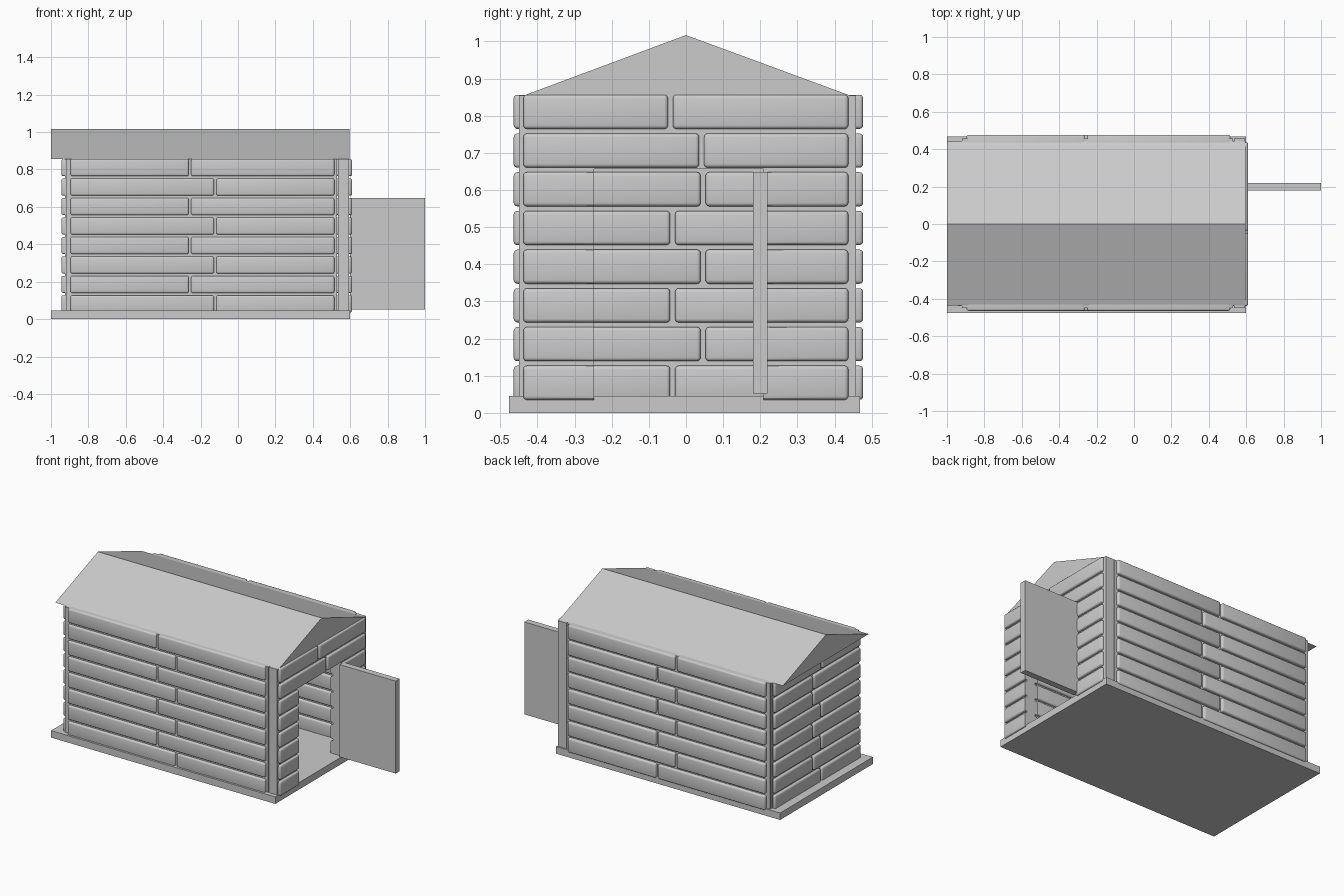
import bpy, bmesh

if "Cube" in bpy.data.objects:
    bpy.data.objects.remove(bpy.data.objects["Cube"])

ROWS = [0.035 + i * 0.1042 for i in range(8)]   # bottom of each brick course
ROW_H, GAP = 0.092, 0.013


def add_boxes(name, boxes, bevel=0.0):
    """One object made of axis-aligned boxes given as (lo, hi) corners."""
    bm = bmesh.new()
    for lo, hi in boxes:
        verts = bmesh.ops.create_cube(bm, size=1)["verts"]
        for v in verts:
            v.co = [(lo[i] + hi[i]) / 2 + v.co[i] * (hi[i] - lo[i]) for i in range(3)]
    if bevel:
        bmesh.ops.bevel(bm, geom=bm.edges[:], offset=bevel, segments=3,
                        profile=0.5, affect='EDGES')
    me = bpy.data.meshes.new(name)
    bm.to_mesh(me)
    bm.free()
    ob = bpy.data.objects.new(name, me)
    bpy.context.collection.objects.link(ob)
    if bevel:
        select(ob)
        bpy.ops.object.shade_smooth_by_angle()
    return ob


def select(ob):
    bpy.ops.object.select_all(action='DESELECT')
    ob.select_set(True)
    bpy.context.view_layer.objects.active = ob


def bricks(name, axis, a, b, d0, d1, splits):
    """Two bricks per course from a to b along an axis, d0..d1 through the wall."""
    boxes = []
    for z, s in zip(ROWS, splits):
        for lo, hi in ((a, s - GAP / 2), (s + GAP / 2, b)):
            if axis == 'x':
                boxes.append(((lo, d0, z), (hi, d1, z + ROW_H)))
            else:
                boxes.append(((d0, lo, z), (d1, hi, z + ROW_H)))
    return add_boxes(name, boxes, 0.01)


# Floor slab
add_boxes("floor_slab", [((-1, -0.477, 0), (0.6, 0.468, 0.045))])

# Mortar cores of the four walls
Z0, Z1 = 0.04, 0.855
add_boxes("front_wall_core", [((-0.92, -0.449, Z0), (0.53, -0.389, Z1))])
add_boxes("back_wall_core", [((-0.92, 0.398, Z0), (0.53, 0.458, Z1))])
add_boxes("left_wall_core", [((-0.926, -0.438, Z0), (-0.866, 0.445, Z1))])
right_core = add_boxes("right_wall_core", [((0.534, -0.449, Z0), (0.594, 0.457, Z1))])

# Brick courses showing on both sides of each wall
long_splits = [-0.122, -0.257] * 4
end_splits = [-0.036, 0.046] * 3 + [0.042, -0.042]
bricks("front_bricks", 'x', -0.895, 0.515, -0.464, -0.374, long_splits)
bricks("back_bricks", 'x', -0.895, 0.515, 0.383, 0.477, long_splits)
bricks("left_bricks", 'y', -0.438, 0.437, -0.944, -0.848, end_splits)
right_bricks = bricks("right_bricks", 'y', -0.438, 0.437, 0.516, 0.61, end_splits)

# Doorway cut through the right wall
cutter = add_boxes("doorway_cutter", [((0.4, -0.248, -0.1), (0.8, 0.208, 0.656))])
cutter.hide_render = True
for ob in (right_core, right_bricks):
    mod = ob.modifiers.new("doorway", 'BOOLEAN')
    mod.operation, mod.solver, mod.object = 'DIFFERENCE', 'EXACT', cutter
    select(ob)
    # cut before the smoothing modifier
    bpy.ops.object.modifier_move_to_index(modifier=mod.name, index=0)
    bpy.ops.object.modifier_apply(modifier=mod.name)
bpy.data.objects.remove(cutter)

# Open door
add_boxes("door", [((0.6, 0.18, 0.052), (1.0, 0.22, 0.648))])

# Gable roof
profile = [(-0.435, 0.855), (0.44, 0.855), (0, 1.017)]
bm = bmesh.new()
face = bm.faces.new([bm.verts.new((-1, y, z)) for y, z in profile])
ext = bmesh.ops.extrude_face_region(bm, geom=[face], use_keep_orig=True)
for v in ext["geom"]:
    if isinstance(v, bmesh.types.BMVert):
        v.co.x = 0.597
bmesh.ops.recalc_face_normals(bm, faces=bm.faces[:])
me = bpy.data.meshes.new("roof")
bm.to_mesh(me)
bm.free()
bpy.context.collection.objects.link(bpy.data.objects.new("roof", me))
